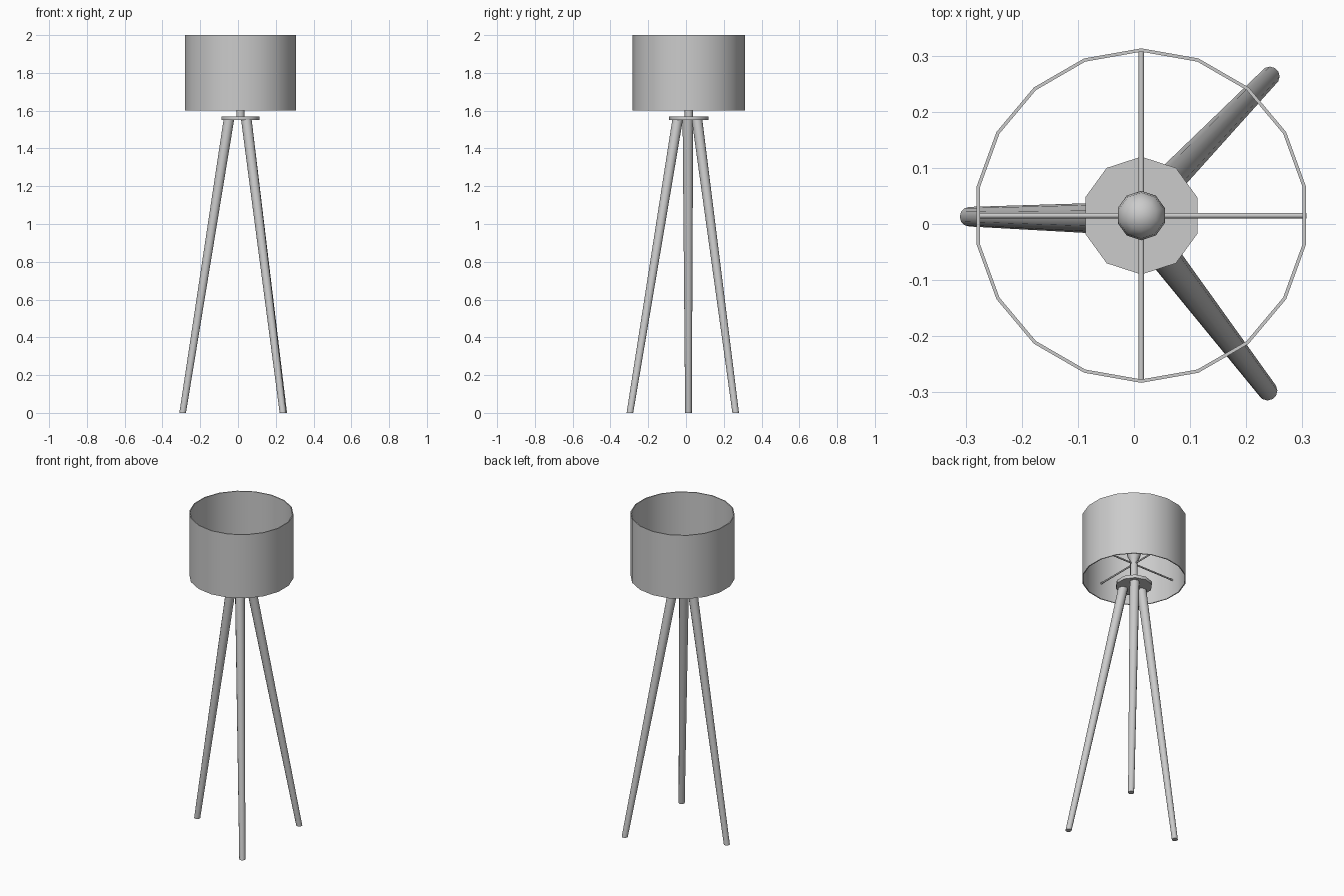
import bpy, bmesh
from math import sin, cos, pi

if "Cube" in bpy.data.objects:
    bpy.data.objects.remove(bpy.data.objects["Cube"])

CX, CY = 0.013, 0.015  # lamp axis


def skin(name, rings, sides, start=pi / 2, caps=True, close=False, angle=50):
    """Join horizontal rings (x, y, z, radius) into one smooth surface."""
    bm = bmesh.new()
    loops = [[bm.verts.new((x + r * cos(start + 2 * pi * i / sides),
                            y + r * sin(start + 2 * pi * i / sides), z))
              for i in range(sides)] for x, y, z, r in rings]
    pairs = list(zip(loops, loops[1:]))
    if close:
        pairs.append((loops[-1], loops[0]))
    for a, b in pairs:
        for i in range(sides):
            j = (i + 1) % sides
            bm.faces.new((a[i], a[j], b[j], b[i]))
    if caps and not close:
        bm.faces.new(loops[0][::-1])
        bm.faces.new(loops[-1])
    bmesh.ops.recalc_face_normals(bm, faces=bm.faces)
    me = bpy.data.meshes.new(name)
    bm.to_mesh(me)
    bm.free()
    ob = bpy.data.objects.new(name, me)
    bpy.context.collection.objects.link(ob)
    finish(ob, angle)
    return ob


def finish(ob, angle):
    bpy.ops.object.select_all(action='DESELECT')
    ob.select_set(True)
    bpy.context.view_layer.objects.active = ob
    bpy.ops.object.shade_smooth_by_angle(angle=angle * pi / 180)


def lathe(name, profile, sides, **kw):
    return skin(name, [(CX, CY, z, r) for r, z in profile], sides, **kw)


# Drum shade: thin open wall
lathe("drum_shade", [(0.298, 1.6), (0.298, 2.0), (0.292, 2.0), (0.292, 1.6)],
      18, close=True)

# Top plate joining the legs
lathe("leg_plate", [(0.105, 1.55), (0.105, 1.57)], 10)

# Stem and socket
lathe("stem", [(0.022, 1.565), (0.022, 1.71)], 10)

# Light bulb
lathe("light_bulb", [(0.022, 1.70), (0.025, 1.725), (0.037, 1.75), (0.044, 1.78),
                     (0.041, 1.805), (0.027, 1.825), (0.008, 1.832)], 10)

# Crossed rods carrying the shade
for name, rot in (("shade_rod_x", (0, pi / 2, 0)), ("shade_rod_y", (pi / 2, 0, 0))):
    bpy.ops.mesh.primitive_cylinder_add(vertices=8, radius=0.005, depth=0.588,
                                        location=(CX, CY, 1.70), rotation=rot)
    rod = bpy.context.object
    rod.name = name
    finish(rod, 50)

# Three splayed, tapered legs: foot xy, top xy
legs = {"left_leg": ((-0.293, 0.013), (-0.048, 0.010)),
        "back_right_leg": ((0.242, 0.263), (0.044, 0.058)),
        "front_right_leg": ((0.238, -0.297), (0.044, -0.044))}
for name, (foot, top) in legs.items():
    skin(name, [(*foot, 0.0, 0.0175), (*top, 1.555, 0.028)], 12)
